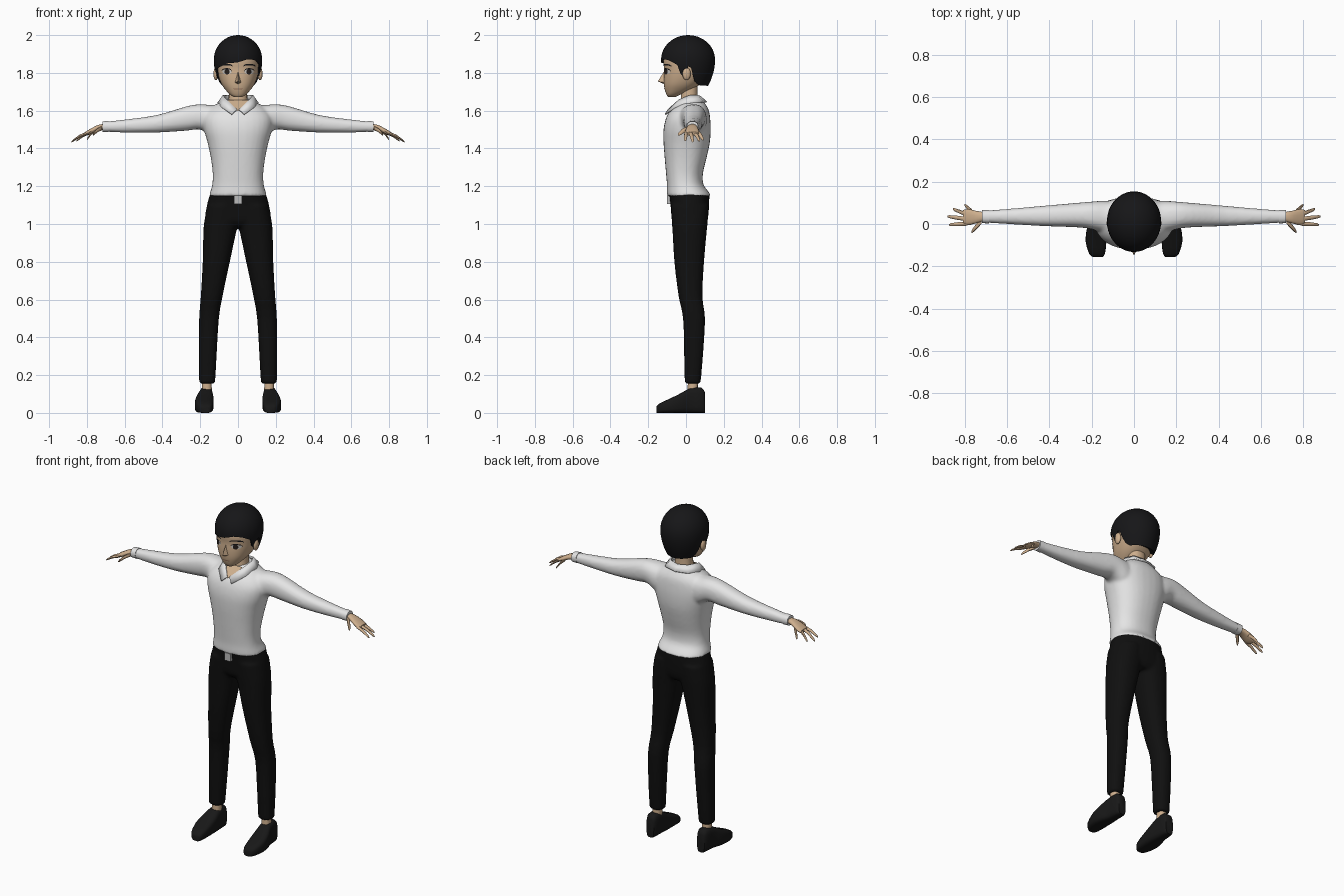
import bpy, bmesh, math
from mathutils import Vector
from mathutils.bvhtree import BVHTree

if "Cube" in bpy.data.objects:
    bpy.data.objects.remove(bpy.data.objects["Cube"])


def material(name, r, g, b):
    m = bpy.data.materials.new(name)
    m.use_nodes = True
    m.diffuse_color = (r, g, b, 1)
    bsdf = m.node_tree.nodes["Principled BSDF"]
    bsdf.inputs["Base Color"].default_value = (r, g, b, 1)
    bsdf.inputs["Roughness"].default_value = 0.8
    return m


SKIN = material("skin", 0.62, 0.43, 0.27)
SHIRT = material("white cloth", 0.78, 0.78, 0.78)
TROUSER = material("black cloth", 0.005, 0.005, 0.005)
HAIR = material("black hair", 0.008, 0.008, 0.009)
SHOE = material("black leather", 0.009, 0.009, 0.009)
WHITE = material("eye white", 0.6, 0.58, 0.55)
IRIS = material("dark iris", 0.02, 0.014, 0.012)
LIP = material("lip", 0.36, 0.2, 0.13)
METAL = material("buckle grey", 0.5, 0.5, 0.5)


def smooth_path(rows, sub):
    """Catmull-Rom resampling of rows of numbers."""
    out = []
    for i in range(len(rows) - 1):
        a, b, c, d = (rows[max(0, min(len(rows) - 1, i + k))] for k in (-1, 0, 1, 2))
        for s in range(sub):
            t = s / sub
            out.append([q + 0.5 * t * (r - p + t * (2*p - 5*q + 4*r - w + t * (3*(q - r) + w - p)))
                        for p, q, r, w in zip(a, b, c, d)])
    return out + [list(rows[-1])]


def loft(bm, axis, rows, side=1, n=20, sub=3, power=2.3):
    """Skin superellipse rings; a row is (position, a0, a1, b0, b1)."""
    rings = []
    for p, a0, a1, b0, b1 in smooth_path(rows, sub):
        ring = []
        for k in range(n):
            c, s = math.cos(math.tau * k / n), math.sin(math.tau * k / n)
            a = (a0 + a1) / 2 + (a1 - a0) / 2 * math.copysign(abs(c) ** (2 / power), c)
            b = (b0 + b1) / 2 + (b1 - b0) / 2 * math.copysign(abs(s) ** (2 / power), s)
            x, y, z = {"x": (p, a, b), "y": (a, p, b), "z": (a, b, p)}[axis]
            ring.append(bm.verts.new((x * side, y, z)))
        rings.append(ring)
    for lo, hi in zip(rings, rings[1:]):
        for k in range(n):
            bm.faces.new((lo[k], lo[(k + 1) % n], hi[(k + 1) % n], hi[k]))
    bm.faces.new(rings[0])
    bm.faces.new(rings[-1])


def centred(rows):
    return [(z, -r, r, y0, y1) for z, r, y0, y1 in rows]


def finish(name, bm, mat, recalc=True, merge=False):
    if recalc:
        bmesh.ops.recalc_face_normals(bm, faces=bm.faces)
    me = bpy.data.meshes.new(name)
    bm.to_mesh(me)
    bm.free()
    me.materials.append(mat)
    ob = bpy.data.objects.new(name, me)
    bpy.context.collection.objects.link(ob)
    if merge:  # fuse overlapping volumes into one soft garment
        rm = ob.modifiers.new("fuse", "REMESH")
        rm.mode, rm.voxel_size, rm.use_smooth_shade = "VOXEL", 0.009, True
        sm = ob.modifiers.new("soften", "SMOOTH")
        sm.factor, sm.iterations = 0.5, 5
    else:
        bpy.ops.object.select_all(action="DESELECT")
        ob.select_set(True)
        bpy.context.view_layer.objects.active = ob
        bpy.ops.object.shade_smooth_by_angle(angle=math.radians(50))
    return ob


SIDES = ((1, "left"), (-1, "right"))

# Shirt: torso and both sleeves fused
bm = bmesh.new()
loft(bm, "z", centred([
    (1.147, .154, -.1, .134), (1.17, .147, -.101, .12), (1.21, .136, -.101, .092),
    (1.27, .134, -.106, .09), (1.35, .144, -.113, .109), (1.43, .161, -.119, .126),
    (1.5, .18, -.119, .131), (1.56, .183, -.106, .128), (1.605, .155, -.08, .12),
    (1.64, .105, -.04, .1), (1.66, .075, -.02, .085)]), n=32)
for s, _ in SIDES:
    loft(bm, "x", [
        (.06, -.05, .1, 1.45, 1.64), (.13, -.045, .11, 1.46, 1.63),
        (.2, -.025, .106, 1.5, 1.634), (.27, -.016, .1, 1.494, 1.624),
        (.43, -.01, .086, 1.484, 1.577), (.6, 0, .071, 1.484, 1.553),
        (.714, .007, .063, 1.489, 1.541)], s)
finish("shirt", bm, SHIRT, merge=True)

# Cuffs
for s, side in SIDES:
    bm = bmesh.new()
    loft(bm, "x", [(.685, .003, .066, 1.486, 1.546), (.718, .004, .065, 1.487, 1.543)], s, sub=1)
    finish("cuff_" + side, bm, SHIRT)

# Collar: a folded band with two points at the front
upper = [(0, .075, 1.675), (.055, .062, 1.68), (.077, .02, 1.68), (.06, -.035, 1.658), (.006, -.092, 1.606)]
lower = [(0, .108, 1.645), (.075, .088, 1.645), (.106, .025, 1.64), (.087, -.055, 1.617), (.033, -.11, 1.58)]
bm = bmesh.new()
for s, _ in SIDES:
    ring = [[bm.verts.new((x * s, y, z)) for x, y, z in row] for row in (upper, lower)]
    for i in range(len(upper) - 1):
        quad = [ring[0][i], ring[1][i], ring[1][i + 1], ring[0][i + 1]]
        bm.faces.new(quad if s > 0 else quad[::-1])
bmesh.ops.remove_doubles(bm, verts=bm.verts, dist=0.0001)
collar = finish("collar", bm, SHIRT)
thick = collar.modifiers.new("thickness", "SOLIDIFY")
thick.thickness, thick.offset = 0.008, 0

# Open neckline
bm = bmesh.new()
bm.faces.new([bm.verts.new(p) for p in ((-.055, -.035, 1.656), (0, -.1, 1.598), (.055, -.035, 1.656))])
finish("neckline", bm, SKIN, recalc=False)

# Neck
bm = bmesh.new()
loft(bm, "z", centred([(1.6, .06, -.04, .07), (1.66, .05, -.028, .062), (1.75, .048, -.025, .062)]))
finish("neck", bm, SKIN)

# Trousers: hips and legs fused
bm = bmesh.new()
loft(bm, "z", centred([
    (.985, .1, -.05, .095), (1.02, .168, -.074, .114), (1.09, .167, -.081, .122),
    (1.165, .146, -.09, .124)]), n=28)
for s, _ in SIDES:
    loft(bm, "z", [
        (.155, .121, .206, -.007, .077), (.3, .113, .208, -.01, .09), (.5, .101, .206, -.016, .101),
        (.62, .081, .197, -.04, .087), (.8, .043, .187, -.062, .096), (.95, .011, .184, -.071, .109),
        (1.02, -.005, .178, -.076, .116), (1.1, -.005, .162, -.08, .12)], s)
finish("trousers", bm, TROUSER, merge=True)

# Belt buckle
bm = bmesh.new()
bmesh.ops.create_cube(bm, size=1)
for v in bm.verts:
    v.co = Vector((v.co.x * .04, v.co.y * .025 - .088, v.co.z * .046 + 1.128))
finish("belt_buckle", bm, METAL)

# Ankles, shoes and hands
fingers = [((.79, .002, 1.483), (.874, -.004, 1.441), .010),
           ((.795, .024, 1.484), (.882, .036, 1.434), .010),
           ((.79, .045, 1.482), (.856, .071, 1.438), .010),
           ((.765, .058, 1.49), (.8, .09, 1.445), .011),
           ((.72, .015, 1.508), (.768, -.038, 1.472), .014)]
for s, side in SIDES:
    bm = bmesh.new()
    loft(bm, "z", [(.09, .138, .192, .008, .064), (.18, .14, .19, .01, .062)], s, n=12, sub=1)
    finish("ankle_" + side, bm, SKIN)

    bm = bmesh.new()
    loft(bm, "y", [
        (-.157, .15, .193, 0, .032), (-.14, .137, .212, 0, .05), (-.08, .13, .229, 0, .078),
        (-.02, .129, .222, 0, .108), (.02, .132, .208, 0, .13), (.08, .135, .202, 0, .135),
        (.1, .144, .192, 0, .11)], s, sub=2, power=3.6)
    finish("shoe_" + side, bm, SHOE)

    bm = bmesh.new()
    loft(bm, "x", [
        (.7, .016, .055, 1.5, 1.53), (.74, .005, .061, 1.495, 1.525),
        (.785, -.006, .07, 1.474, 1.502), (.808, .002, .066, 1.467, 1.488)], s, n=14)
    for base, tip, r in fingers:
        a, b = Vector(base), Vector(tip)
        rows = []
        for t, w in ((0, 1), (.5, .95), (.9, .7), (1, .3)):
            p = a.lerp(b, t) + Vector((0, 0, .024 * t * (1 - t)))
            rows.append((p.x, p.y - r * w, p.y + r * w, p.z - r * w * .8, p.z + r * w * .8))
        loft(bm, "x", rows, s, n=8, sub=1, power=2)
    finish("hand_" + side, bm, SKIN)

# Head
bm = bmesh.new()
loft(bm, "z", centred([
    (1.672, .02, -.094, -.055), (1.685, .042, -.103, -.03), (1.71, .066, -.112, .03),
    (1.74, .087, -.117, .075), (1.78, .103, -.118, .115), (1.82, .111, -.116, .13),
    (1.87, .113, -.12, .135), (1.92, .1, -.1, .125), (1.965, .06, -.06, .08),
    (1.98, .02, -.02, .03)]), n=36)
bmesh.ops.recalc_face_normals(bm, faces=bm.faces)
face = BVHTree.FromBMesh(bm)
finish("head", bm, SKIN)

# Nose: a wedge with a sharp ridge
bm = bmesh.new()
top, tip, under, wing_l, wing_r = [bm.verts.new(p) for p in (
    (0, -.112, 1.815), (0, -.149, 1.755), (0, -.11, 1.738), (.02, -.108, 1.748), (-.02, -.108, 1.748))]
for tri in ((top, tip, wing_l), (top, wing_r, tip), (tip, under, wing_l), (tip, wing_r, under)):
    bm.faces.new(tri)
finish("nose", bm, SKIN)

# Ears
for s, side in SIDES:
    bm = bmesh.new()
    bmesh.ops.create_uvsphere(bm, u_segments=12, v_segments=8, radius=1)
    for v in bm.verts:
        v.co = Vector((s * (.117 + .013 * v.co.x), .003 + .022 * v.co.y, 1.795 + .034 * v.co.z))
    finish("ear_" + side, bm, SKIN)


def face_plate(name, mat, x0, x1, low, high, lift, n=10):
    """Thin plate laid on the face; low and high give z for t in 0..1."""
    bm = bmesh.new()
    cols = []
    for i in range(n + 1):
        t, col = i / n, []
        for j in range(3):
            x, z = x0 + (x1 - x0) * t, low(t) + (high(t) - low(t)) * j / 2
            hit = face.ray_cast(Vector((x, -1, z)), Vector((0, 1, 0)))[0]
            col.append(bm.verts.new((x, (hit.y if hit else -.09) - lift, z)))
        cols.append(col)
    for a, b in zip(cols, cols[1:]):
        for j in range(2):
            quad = (a[j], b[j], b[j + 1], a[j + 1])
            bm.faces.new(quad if x1 > x0 else quad[::-1])
    finish(name, bm, mat, recalc=False)


def arc(t):
    return math.sqrt(max(0, 1 - (2 * t - 1) ** 2))


# Eyes, lashes, brows and mouth
for s, side in SIDES:
    face_plate("eye_white_" + side, WHITE, s * .034, s * .084,
               lambda t: 1.806 - .013 * arc(t), lambda t: 1.806 + .014 * arc(t), .002)
    face_plate("iris_" + side, IRIS, s * .044, s * .072,
               lambda t: 1.806 - .014 * arc(t), lambda t: 1.806 + .014 * arc(t), .004)
    face_plate("eyelash_" + side, HAIR, s * .032, s * .088,
               lambda t: 1.807 + .012 * arc(t), lambda t: 1.811 + .014 * arc(t), .005)
    face_plate("eyebrow_" + side, HAIR, s * .028, s * .092,
               lambda t: 1.832 + .008 * arc(t), lambda t: 1.838 + .010 * arc(t), .004)
face_plate("mouth", LIP, -.026, .026, lambda t: 1.716 - .005 * arc(t), lambda t: 1.716 + .002 * arc(t), .002)

# Hair: a cap whose lower edge follows the fringe, sideburns and nape
edge = [(0, 1.856), (25, 1.862), (45, 1.852), (66, 1.832), (73, 1.78), (82, 1.775),
        (89, 1.835), (98, 1.825), (104, 1.76), (118, 1.735), (180, 1.73)]


def hair_edge(deg):
    for (d0, z0), (d1, z1) in zip(edge, edge[1:]):
        if d0 <= deg <= d1:
            return z0 + (z1 - z0) * (deg - d0) / (d1 - d0)


def hair_point(ang, z, scale=1):
    h = z - 1.87
    f = math.sqrt(max(0, 1 - (h / .13) ** 2)) if h > 0 else 1 - .3 * (h / .15) ** 2
    x, y = math.sin(ang), -math.cos(ang)
    return (.128 * f * x * scale, .012 + (.144 if y < 0 else .142) * f * y * scale, z)


bm = bmesh.new()
N, M = 60, 12
cols = []
for k in range(N):
    ang = math.tau * k / N
    deg = min(math.degrees(ang), 360 - math.degrees(ang))
    z = hair_edge(deg) + (.014 * math.sin(2 * ang) if deg < 80 else 0)
    col = [bm.verts.new(hair_point(ang, z + .01, .8))]
    col += [bm.verts.new(hair_point(ang, z + (2 - z) * math.sin(math.pi / 2 * j / M))) for j in range(M)]
    cols.append(col)
crown, core = bm.verts.new((0, .012, 2)), bm.verts.new((0, .012, 1.8))
for a, b in zip(cols, cols[1:] + cols[:1]):
    for j in range(M):
        bm.faces.new((a[j], b[j], b[j + 1], a[j + 1]))
    bm.faces.new((a[M], b[M], crown))
    bm.faces.new((b[0], a[0], core))
finish("hair", bm, HAIR)
